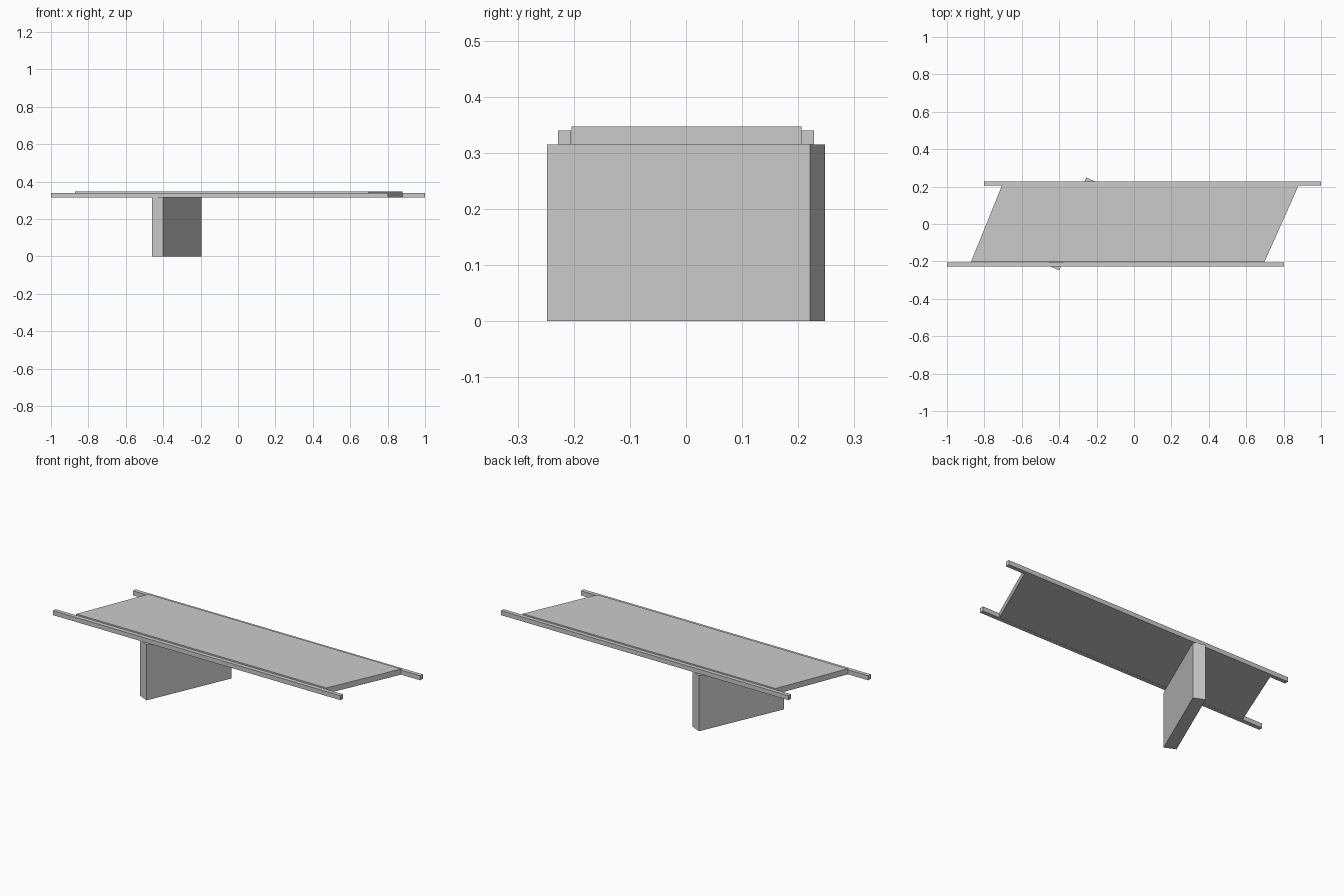
import bpy
import bmesh

if "Cube" in bpy.data.objects:
    bpy.data.objects.remove(bpy.data.objects["Cube"])


def prism(name, outline, z0, z1):
    """Extrude a flat counter-clockwise outline from z0 up to z1."""
    bm = bmesh.new()
    face = bm.faces.new([bm.verts.new((x, y, z0)) for x, y in outline])
    ext = bmesh.ops.extrude_face_region(bm, geom=[face], use_keep_orig=True)
    for v in ext["geom"]:
        if isinstance(v, bmesh.types.BMVert):
            v.co.z = z1
    bmesh.ops.recalc_face_normals(bm, faces=bm.faces)
    mesh = bpy.data.meshes.new(name)
    bm.to_mesh(mesh)
    bm.free()
    obj = bpy.data.objects.new(name, mesh)
    bpy.context.collection.objects.link(obj)
    return obj


DECK_BOTTOM = 0.315

# Skewed road deck
prism("bridge_deck",
      [(-0.872, -0.204), (0.697, -0.204), (0.88, 0.206), (-0.706, 0.206)],
      DECK_BOTTOM, 0.347)

# Edge beams, staggered to follow the skew
for name, side in (("front_edge_beam", -1), ("back_edge_beam", 1)):
    x0, x1 = sorted((side * 1.0, side * -0.803))
    y0, y1 = sorted((side * 0.205, side * 0.228))
    prism(name, [(x0, y0), (x1, y0), (x1, y1), (x0, y1)], DECK_BOTTOM, 0.34)

# Wall pier, turned parallel to the skewed deck ends
prism("wall_pier",
      [(-0.4, -0.248), (-0.195, 0.221), (-0.255, 0.248), (-0.46, -0.221)],
      0.0, DECK_BOTTOM)
